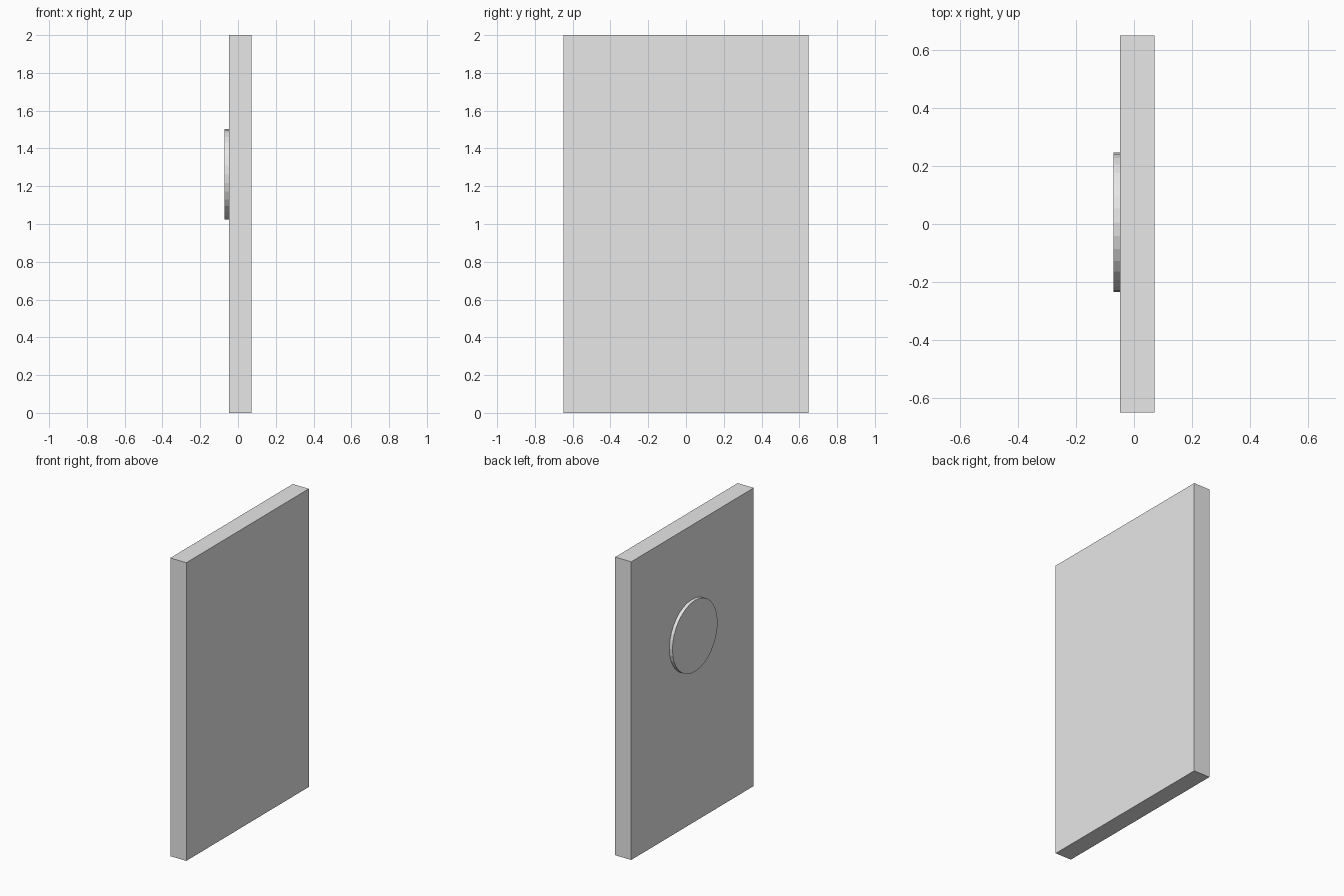
import bpy
import math

if "Cube" in bpy.data.objects:
    bpy.data.objects.remove(bpy.data.objects["Cube"])

grey = bpy.data.materials.new("light grey")
grey.diffuse_color = (0.8, 0.8, 0.8, 1.0)
grey.use_nodes = True
grey.node_tree.nodes["Principled BSDF"].inputs["Base Color"].default_value = grey.diffuse_color


def finish(name):
    ob = bpy.context.object
    ob.name = name
    ob.data.materials.append(grey)
    bpy.ops.object.transform_apply(location=False, rotation=True, scale=True)
    return ob


# Upright slab
X0, X1 = -0.048, 0.071
bpy.ops.mesh.primitive_cube_add(size=1, location=((X0 + X1) / 2, 0, 1))
bpy.context.object.scale = (X1 - X0, 1.298, 2)
finish("slab")

# Raised round disc on the -x face, slightly sunk into the slab
D0, D1 = -0.071, -0.046
bpy.ops.mesh.primitive_cylinder_add(
    vertices=32, radius=0.239, depth=D1 - D0,
    location=((D0 + D1) / 2, 0.006, 1.263), rotation=(0, math.pi / 2, 0))
finish("round_disc")
